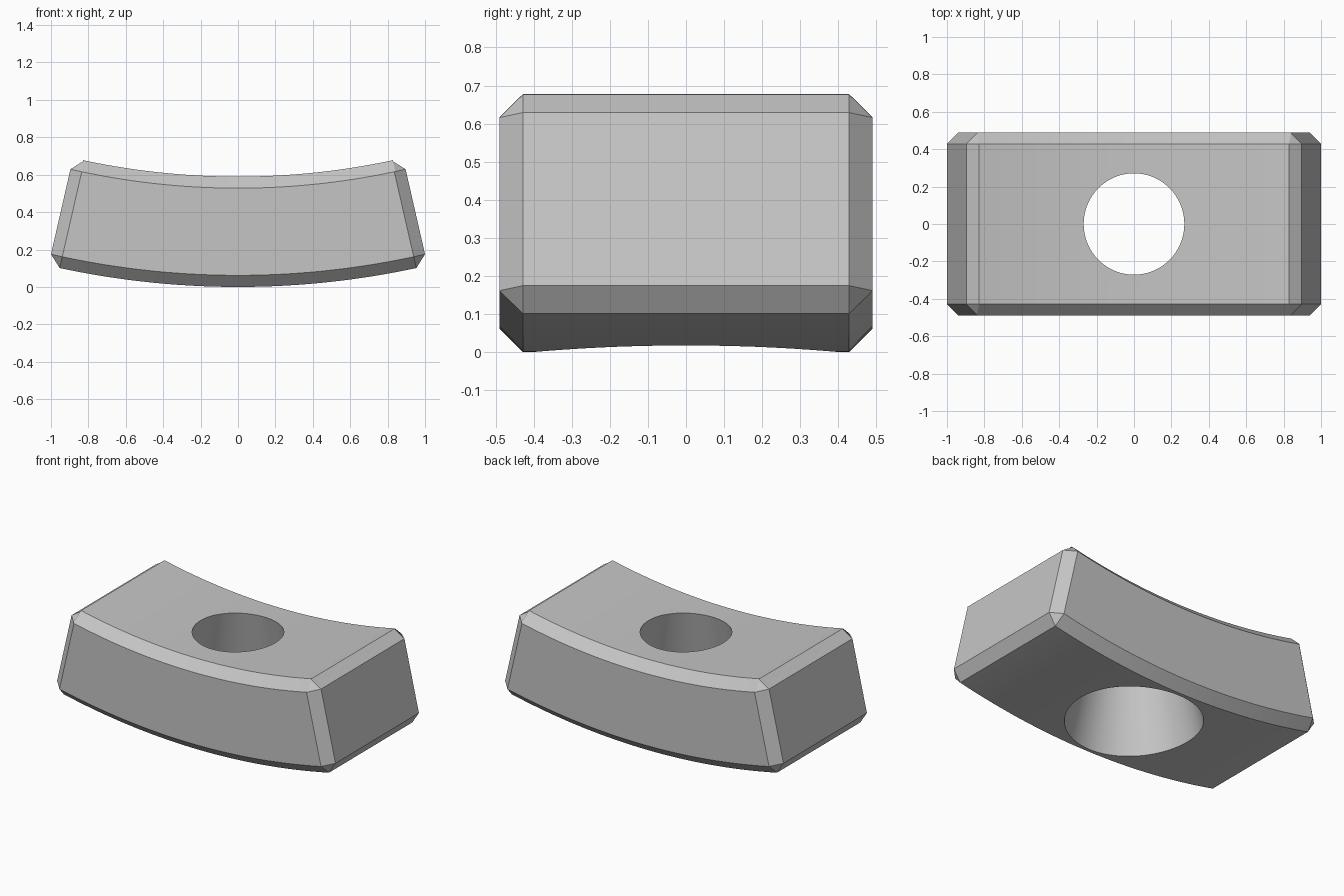
import bpy
import bmesh
from math import sin, cos, radians

if "Cube" in bpy.data.objects:
    bpy.data.objects.remove(bpy.data.objects["Cube"], do_unlink=True)

CENTRE_Z = 4.55       # shared centre of both arcs
R_OUTER, R_INNER = 4.55, 3.96
HALF_ANGLE = 0.2247
HALF_DEPTH = 0.49
CHAMFER = 0.062
STEPS = 32

grey = bpy.data.materials.new("plain grey")
grey.use_nodes = True
colour = (0.56, 0.56, 0.56, 1)
grey.diffuse_color = colour
grey.node_tree.nodes["Principled BSDF"].inputs["Base Color"].default_value = colour


def add_object(name, bm):
    bmesh.ops.recalc_face_normals(bm, faces=bm.faces)
    mesh = bpy.data.meshes.new(name)
    bm.to_mesh(mesh)
    bm.free()
    mesh.materials.append(grey)
    obj = bpy.data.objects.new(name, mesh)
    bpy.context.collection.objects.link(obj)
    return obj


def arc(radius, direction):
    angles = [direction * HALF_ANGLE * (2 * i / STEPS - 1) for i in range(STEPS + 1)]
    return [(radius * sin(a), -HALF_DEPTH, CENTRE_Z - radius * cos(a)) for a in angles]


# Curved block: arc segment profile extruded front to back
bm = bmesh.new()
profile = bm.faces.new([bm.verts.new(p) for p in arc(R_OUTER, 1) + arc(R_INNER, -1)])
extruded = bmesh.ops.extrude_face_region(bm, geom=[profile])["geom"]
bmesh.ops.translate(bm, vec=(0, 2 * HALF_DEPTH, 0),
                    verts=[v for v in extruded if isinstance(v, bmesh.types.BMVert)])
bmesh.ops.recalc_face_normals(bm, faces=bm.faces)

# Single flat chamfer along every sharp edge
sharp = [e for e in bm.edges if e.calc_face_angle() > radians(30)]
bmesh.ops.bevel(bm, geom=sharp, offset=CHAMFER, offset_type='OFFSET',
                segments=1, affect='EDGES', profile=0.5)
block = add_object("curved_block", bm)

# Tapered hole, wider at the bottom
bm = bmesh.new()
low, high = -0.1, 0.8
taper = (0.27 - 0.405) / 0.595
bmesh.ops.create_cone(bm, cap_ends=True, segments=96, depth=high - low,
                      radius1=0.405 + taper * low, radius2=0.405 + taper * high)
bmesh.ops.translate(bm, vec=(0, 0, (low + high) / 2), verts=bm.verts)
cutter = add_object("hole_cutter", bm)
cutter.hide_render = True

hole = block.modifiers.new("tapered hole", 'BOOLEAN')
hole.object = cutter
hole.operation = 'DIFFERENCE'
hole.solver = 'EXACT'

# Apply the cut, then shade smooth with crisp chamfers
bpy.ops.object.select_all(action='DESELECT')
block.select_set(True)
bpy.context.view_layer.objects.active = block
bpy.ops.object.modifier_apply(modifier=hole.name)
bpy.data.objects.remove(cutter, do_unlink=True)
bpy.ops.object.shade_smooth_by_angle(angle=radians(25))
